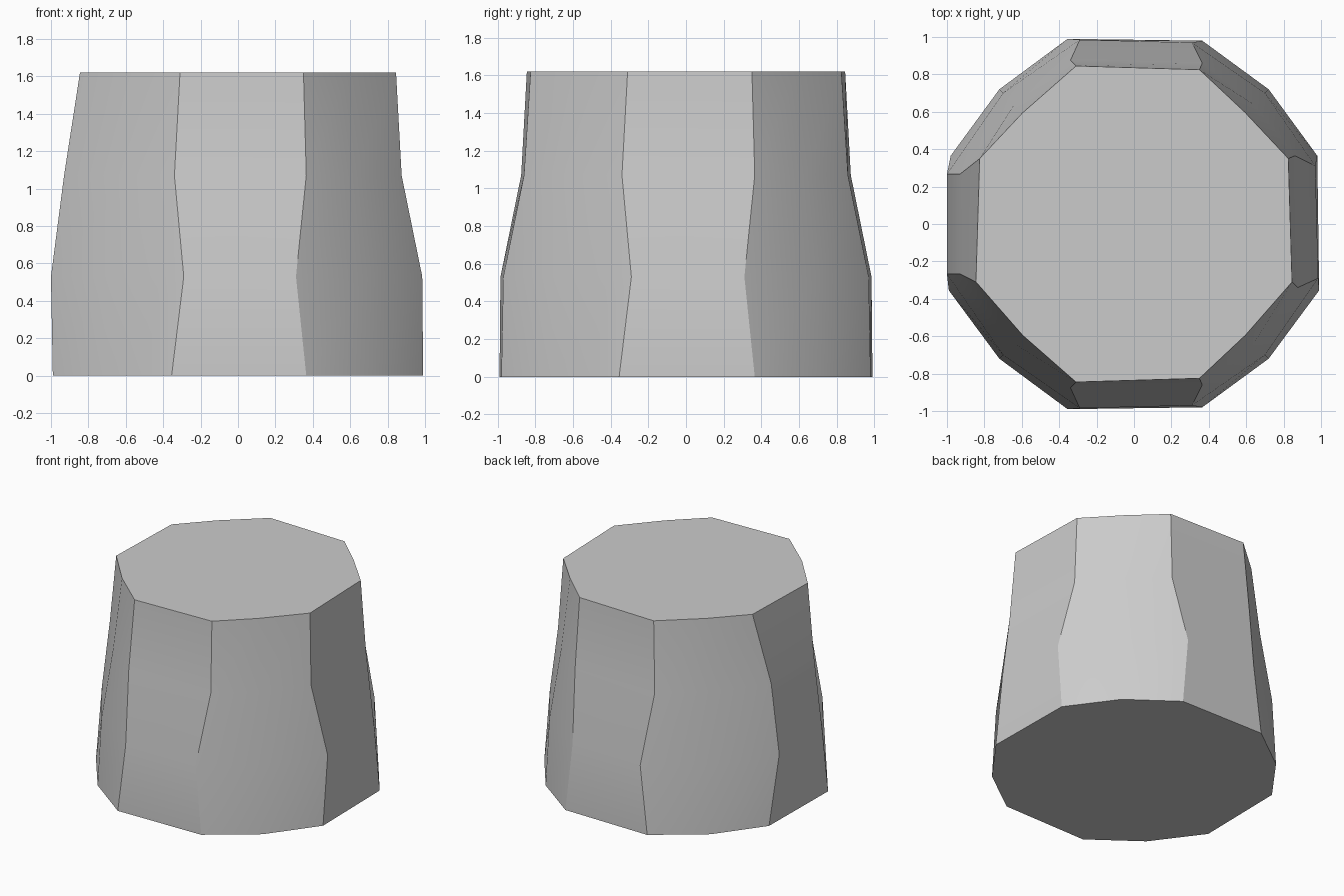
import bpy
import bmesh
from mathutils import Matrix, Vector

cube = bpy.data.objects.get("Cube")
if cube:
    bpy.data.objects.remove(cube, do_unlink=True)

# One plain grey surface
grey = bpy.data.materials.new("light_grey")
grey.use_nodes = True
colour = (0.6, 0.6, 0.6, 1.0)
grey.diffuse_color = colour
grey.node_tree.nodes["Principled BSDF"].inputs["Base Color"].default_value = colour

# Each level: height, the wide and narrow corners of a side as
# (offset along the side, distance out), and the rounded diagonal's middle
LEVELS = [
    (0.0, (0.355, 0.99), (0.365, 0.98), 0.72),
    (0.53, (0.29, 0.985), (0.31, 0.97), 0.70),
    (1.07, (0.34, 0.875), (0.365, 0.86), 0.64),
    (1.62, (0.31, 0.845), (0.35, 0.825), 0.595),
]
# The -x side bulges further at its two middle levels
BULGE = {1: (0.267, 1.0), 2: (0.267, 0.93)}


def ring_points(level):
    z, first, second, mid = LEVELS[level]
    points = []
    for side in range(4):
        start, end = (first, second) if side < 2 else (second, first)
        if side == 3 and level in BULGE:
            start = end = BULGE[level]
        turn = Matrix.Rotation(side * 1.5707963, 3, 'Z')
        for x, y in ((-start[0], -start[1]), (end[0], -end[1]), (mid, -mid)):
            points.append(turn @ Vector((x, y, z)))
    return points


# Tapered faceted body, lofted ring by ring and capped
bm = bmesh.new()
rings = [[bm.verts.new(p) for p in ring_points(i)] for i in range(len(LEVELS))]
for low, high in zip(rings, rings[1:]):
    for i in range(len(low)):
        j = (i + 1) % len(low)
        bm.faces.new((low[i], low[j], high[j], high[i]))
bm.faces.new(rings[-1])
bm.faces.new(rings[0][::-1])
bmesh.ops.recalc_face_normals(bm, faces=bm.faces)

mesh = bpy.data.meshes.new("tapered_body")
bm.to_mesh(mesh)
bm.free()
mesh.materials.append(grey)
body = bpy.data.objects.new("tapered_body", mesh)
bpy.context.collection.objects.link(body)

# Soft facets, crisp corners
bpy.ops.object.select_all(action='DESELECT')
body.select_set(True)
bpy.context.view_layer.objects.active = body
bpy.ops.object.shade_smooth_by_angle(angle=0.5236)
